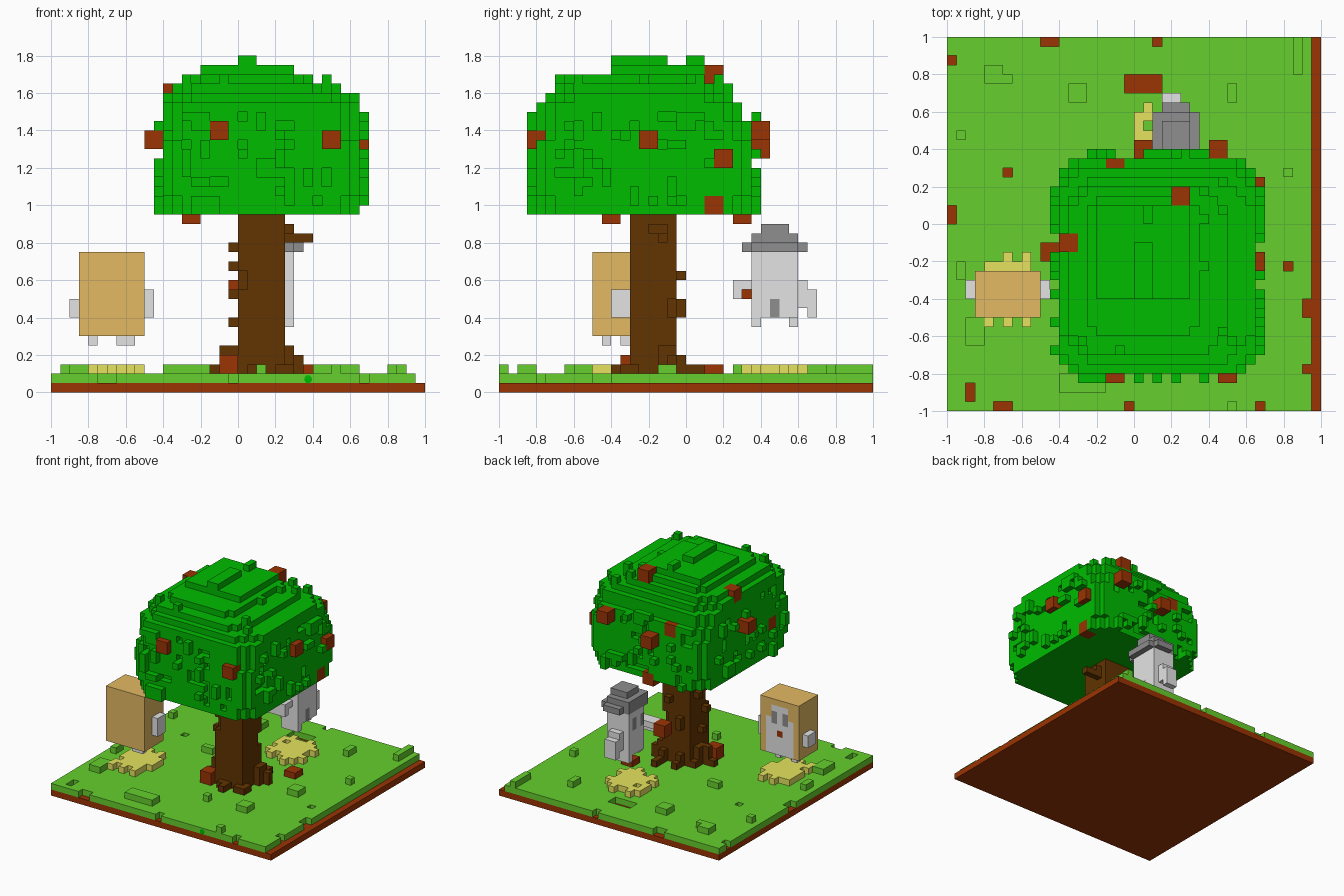
import bpy, bmesh, random
from mathutils import Matrix

random.seed(11)
V = 0.05                      # block size
grid = {}                     # block position -> part name
colour_of = {}                # part name -> colour name


def lin(c):
    c /= 255
    return c / 12.92 if c <= 0.04045 else ((c + 0.055) / 1.055) ** 2.4


COLOURS = {
    "red_brown": (155, 52, 4), "grass_green": (102, 208, 46), "leaf_green": (0, 188, 0),
    "bark_brown": (98, 52, 0), "straw_yellow": (230, 228, 94), "tan": (228, 186, 100),
    "light_grey": (228, 228, 228), "dark_grey": (142, 142, 142),
}
mats = {}
for name, rgb in COLOURS.items():
    mats[name] = bpy.data.materials.new(name)
    mats[name].diffuse_color = (*[lin(c) for c in rgb], 1)


def box(x0, x1, y0, y1, z0, z1):
    r = [round(v / V) for v in (x0, x1, y0, y1, z0, z1)]
    return [(i, j, k) for i in range(r[0], r[1]) for j in range(r[2], r[3]) for k in range(r[4], r[5])]


def fill(part, colour, *boxes):
    colour_of[part] = colour
    for b in boxes:
        for c in box(*b):
            grid[c] = part


def carve(*boxes):
    for b in boxes:
        for c in box(*b):
            grid.pop(c, None)


# ground: dirt slab and grass layer
fill("dirt", "red_brown", (-1, 1, -1, 1, 0, .05))
fill("grass", "grass_green", (-1, .95, -1, 1, .05, .1))
# holes showing dirt
for x0, x1, y0, y1 in [(-.05, .15, .7, .8), (-1, -.95, .85, .9), (-.5, -.4, .95, 1), (.1, .15, .95, 1),
                       (-.7, -.65, .25, .3), (-1, -.95, 0, .1), (.8, .85, -.25, -.2), (.9, .95, -.5, -.4),
                       (.9, .95, -.8, -.75), (-.9, -.85, -.95, -.85), (-.75, -.65, -1, -.95),
                       (-.05, 0, -1, -.95), (.65, .7, -1, -.95)]:
    carve((x0, x1, y0, y1, .05, .1))
# raised tufts
for x0, x1, y0, y1 in [(-.8, -.7, .75, .85), (-.75, -.65, .75, .8), (-.35, -.25, .65, .75), (.5, .55, .65, .75),
                       (.85, .9, .8, 1), (-.95, -.9, .45, .5), (.8, .85, .25, .3), (-.95, -.9, -.3, -.2),
                       (-.9, -.8, -.65, -.5), (-.4, -.15, -.9, -.8), (.5, .55, -1, -.95),
                       (.1, .15, -.6, -.55), (.4, .5, -.6, -.5), (-.4, -.3, .1, .15), (.55, .65, -.15, -.05)]:
    fill("grass", "grass_green", (x0, x1, y0, y1, .1, .15))

# straw patches with ragged edges
fill("straw_patch_left", "straw_yellow", (-.75, -.55, -.5, -.2, .1, .15), (-.8, -.5, -.4, -.25, .1, .15),
     (-.8, -.75, -.55, -.45, .1, .15), (-.7, -.65, -.55, -.15, .1, .15), (-.6, -.55, -.55, -.15, .1, .15),
     (-.8, -.75, -.25, -.2, .1, .15))
fill("straw_patch_back", "straw_yellow", (.05, .3, .3, .6, .1, .15), (0, .35, .35, .4, .1, .15),
     (.05, .1, .6, .65, .1, .15), (.2, .25, .25, .65, .1, .15), (0, .05, .45, .6, .1, .15),
     (.3, .35, .5, .55, .1, .15))
carve((.05, .1, .5, .55, .1, .15), (.1, .15, .3, .35, .1, .15))

# trunk with roots, knots and a short branch
fill("trunk", "bark_brown", (0, .25, -.3, -.05, .1, 1),
     (-.05, 0, -.2, -.1, .1, .25), (-.1, -.05, -.2, -.15, .1, .25), (-.15, -.1, -.2, -.15, .1, .15),
     (.05, .1, -.35, -.3, .1, .15), (.1, .15, -.4, -.3, .1, .15), (.25, .3, -.15, -.05, .1, .25),
     (.3, .35, -.1, -.05, .1, .2), (.2, .3, -.35, -.25, .1, .15), (-.05, 0, -.1, -.05, .1, .15),
     (.2, .25, -.05, 0, .1, .2), (.2, .25, 0, .1, .1, .15), (.05, .1, -.05, 0, .1, .2),
     (.05, .1, 0, .05, .1, .15),
     (-.05, 0, -.2, -.15, .75, .8), (-.05, 0, -.15, -.1, .65, .7), (-.05, 0, -.25, -.2, .5, .55),
     (-.05, 0, -.2, -.15, .35, .4), (.05, .1, -.05, 0, .4, .5), (.15, .2, -.05, 0, .6, .65),
     (.25, .4, -.15, -.1, .8, .85), (.25, .3, -.2, -.1, .85, .9))
carve((0, .05, -.3, -.25, .55, .65), (.2, .25, -.1, -.05, .4, .5))

# canopy in stepped layers, each with clipped corners
LEAVES = ("canopy", "leaf_green")
for x0, x1, y0, y1, z0, z1, r in [
        (-.4, .65, -.8, .35, .95, 1.05, 2), (-.4, .65, -.8, .35, 1.05, 1.35, 1), (-.4, .65, -.8, .35, 1.35, 1.45, 2),
        (-.4, .65, -.8, .3, 1.45, 1.55, 2), (-.4, .65, -.75, .25, 1.55, 1.6, 3),
        (-.35, .5, -.7, .2, 1.6, 1.65, 2), (-.25, .35, -.6, .15, 1.65, 1.7, 1),
        (-.2, .3, -.4, .1, 1.7, 1.75, 0), (0, .1, -.4, -.1, 1.75, 1.8, 0), (.05, .1, 0, .1, 1.75, 1.8, 0)]:
    fill(*LEAVES, (x0, x1, y0, y1, z0, z1))
    for i in range(r):
        w = (r - i) * V
        for y in (y0 + i * V, y1 - (i + 1) * V):
            carve((x0, x0 + w, y, y + V, z0, z1), (x1 - w, x1, y, y + V, z0, z1))
# loose leaves on the upper steps
for n in range(14):
    i, j = random.randrange(-7, 12), random.randrange(-14, 5)
    k = max(k for (a, b, k), p in list(grid.items()) if (a, b) == (i, j))
    if 30 < k < 33:
        grid[(i, j, k + 1)] = "canopy"
# leaf clumps and dents on the four sides
for n in range(130):
    a, d = random.choice((.05, .05, .05, .1)), random.choice((.05, .05, .1))
    z = random.randrange(19, 31 - round(d / V)) * V
    side, dent = n % 4, random.random() < .55
    if side < 2:
        y = random.randrange(-14, 5 - round(a / V)) * V
        x = (-.45, .65)[side] + ((.05, -.05)[side] if dent else 0)
        b = (x, x + .05, y, y + a, z, z + d)
    else:
        x = random.randrange(-6, 11 - round(a / V)) * V
        y = (-.85, .35)[side - 2] + ((.05, -.05)[side - 2] if dent else 0)
        b = (x, x + a, y, y + .05, z, z + d)
    if dent:
        carve(b)
    else:
        fill(*LEAVES, b)

# fruit in the tree, on the ground and held by the hatted figure
for x, y, z in [(-.15, -.85, 1.35), (.45, -.85, 1.3), (-.5, -.2, 1.3), (-.4, -.15, 1.55), (-.4, -.6, 1.15),
                (.2, .1, 1.65), (0, .35, 1.25), (.4, .35, 1.35), (-.15, .25, 1.35), (.6, -.25, 1.3),
                (.6, .15, 1.2), (.55, .1, .95), (.05, .25, .9), (-.3, -.45, .9),
                (-.1, -.35, .1), (-.05, .25, .5)]:
    fill("fruit", "red_brown", (x, x + .1, y, y + .1, z, z + .1))
fill("fruit", "red_brown", (.35, .45, .1, .2, .1, .15))

# floating figure with a hat, facing -x
fill("hatted_body", "light_grey", (.1, .3, .4, .6, .4, .75), (.15, .3, .35, .6, .4, .75),
     (.15, .3, .35, .4, .35, .4), (.1, .25, .55, .6, .35, .4),
     (.05, .25, .25, .3, .5, .6), (.05, .25, .3, .35, .55, .6),
     (.15, .25, .6, .65, .5, .6), (.15, .25, .65, .7, .4, .55), (.15, .25, .6, .65, .45, .5))
fill("hat", "dark_grey", (.1, .35, .35, .6, .75, .8), (.15, .3, .3, .65, .75, .8),
     (.1, .3, .35, .6, .8, .85), (.15, .3, .4, .55, .85, .9))
fill("hatted_eyes", "dark_grey", (.1, .15, .4, .45, .6, .7), (.1, .15, .5, .55, .6, .7))
fill("hatted_patch", "dark_grey", (.25, .3, .45, .5, .4, .5))

# floating figure inside a box, facing +y
fill("carton", "tan", (-.85, -.5, -.5, -.25, .3, .75))
fill("carton_face", "light_grey", (-.8, -.55, -.3, -.25, .3, .6), (-.75, -.6, -.3, -.25, .6, .7))
fill("carton_arms", "light_grey", (-.9, -.85, -.4, -.3, .4, .5), (-.5, -.45, -.4, -.3, .4, .5),
     (-.5, -.45, -.4, -.3, .5, .55))
fill("carton_feet", "light_grey", (-.8, -.75, -.35, -.3, .25, .3), (-.65, -.55, -.45, -.4, .25, .3),
     (-.65, -.6, -.35, -.3, .25, .3))
fill("carton_eyes", "dark_grey", (-.75, -.7, -.3, -.25, .55, .65), (-.65, -.6, -.3, -.25, .55, .65))
fill("carton_mouth", "red_brown", (-.7, -.65, -.3, -.25, .45, .5))


def add_object(name, bm, colour):
    me = bpy.data.meshes.new(name)
    bm.to_mesh(me)
    bm.free()
    me.materials.append(mats[colour])
    bpy.context.collection.objects.link(bpy.data.objects.new(name, me))


# build one mesh per part, keeping only exposed block faces
SIDES = {(1, 0, 0): ((1, 0, 0), (1, 1, 0), (1, 1, 1), (1, 0, 1)),
         (-1, 0, 0): ((0, 0, 0), (0, 0, 1), (0, 1, 1), (0, 1, 0)),
         (0, 1, 0): ((0, 1, 0), (0, 1, 1), (1, 1, 1), (1, 1, 0)),
         (0, -1, 0): ((0, 0, 0), (1, 0, 0), (1, 0, 1), (0, 0, 1)),
         (0, 0, 1): ((0, 0, 1), (1, 0, 1), (1, 1, 1), (0, 1, 1)),
         (0, 0, -1): ((0, 0, 0), (0, 1, 0), (1, 1, 0), (1, 0, 0))}
for part, colour in colour_of.items():
    bm = bmesh.new()
    verts = {}
    for c in [c for c, p in grid.items() if p == part]:
        for n, corners in SIDES.items():
            if tuple(c[i] + n[i] for i in range(3)) in grid:
                continue
            face = []
            for k in corners:
                key = tuple(c[i] + k[i] for i in range(3))
                if key not in verts:
                    verts[key] = bm.verts.new([v * V for v in key])
                face.append(verts[key])
            bm.faces.new(face)
    add_object(part, bm, colour)

# small round leaf at the front edge
bm = bmesh.new()
bmesh.ops.create_uvsphere(bm, u_segments=12, v_segments=8, radius=.03,
                          matrix=Matrix.Translation((.375, -.998, .07)) @ Matrix.Diagonal((1, .1, 1, 1)))
add_object("edge_leaf", bm, "leaf_green")
